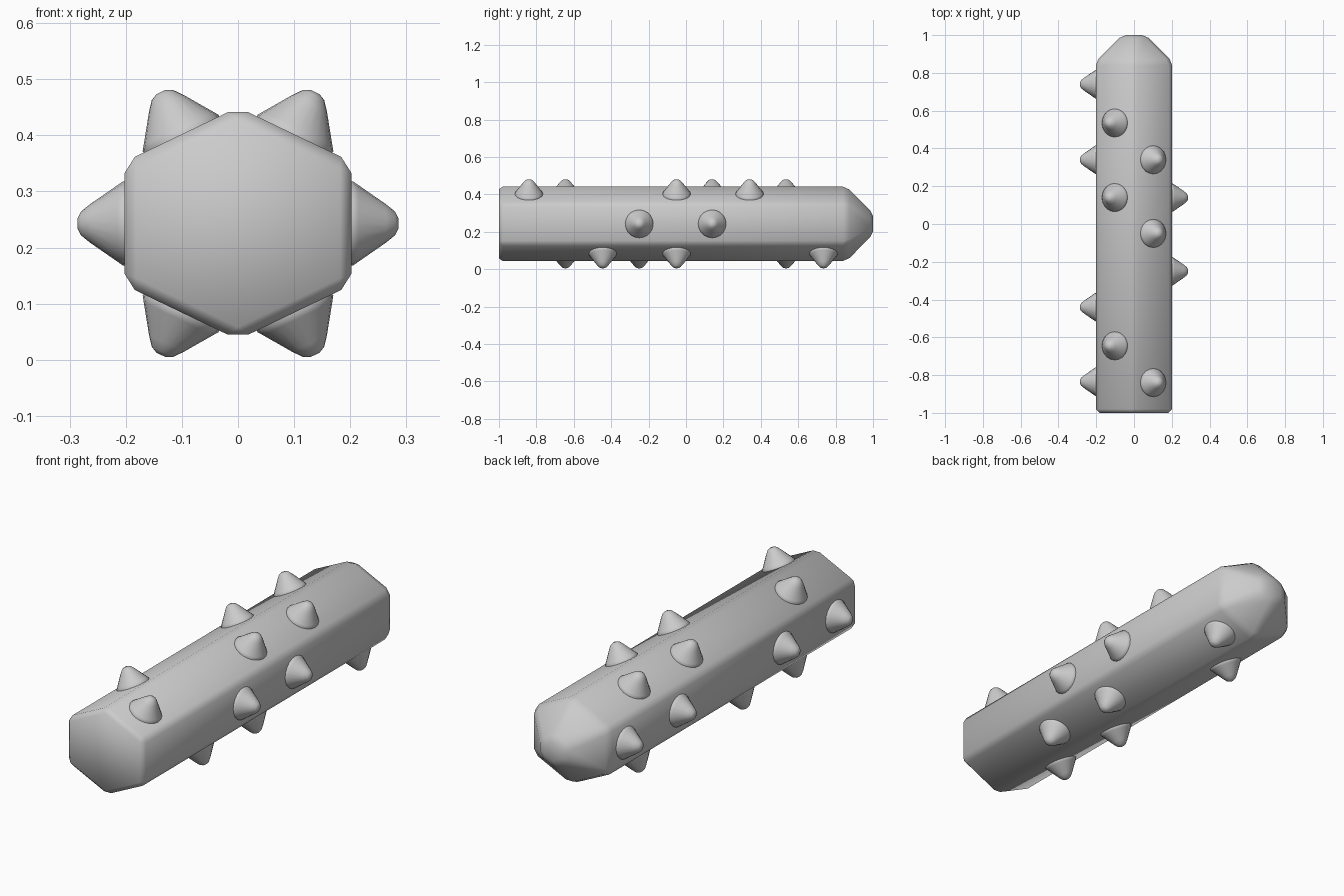
import bpy, bmesh, math
from mathutils import Vector, Matrix

if "Cube" in bpy.data.objects:
    bpy.data.objects.remove(bpy.data.objects["Cube"])

CZ = 0.243  # height of the shaft axis
HEX = [(0, 0.207), (0.202, 0.110), (0.202, -0.110),
       (0, -0.207), (-0.202, -0.110), (-0.202, 0.110)]


def make_object(name, bm, angle):
    bmesh.ops.recalc_face_normals(bm, faces=bm.faces)
    mesh = bpy.data.meshes.new(name)
    bm.to_mesh(mesh)
    bm.free()
    obj = bpy.data.objects.new(name, mesh)
    bpy.context.collection.objects.link(obj)
    bpy.ops.object.select_all(action='DESELECT')
    obj.select_set(True)
    bpy.context.view_layer.objects.active = obj
    bpy.ops.object.shade_smooth_by_angle(angle=math.radians(angle))
    return obj


# Hexagonal shaft with a tapered back end
bm = bmesh.new()
rings = [[bm.verts.new((x * s, y, CZ + z * s)) for x, z in HEX]
         for y, s in [(-1, 1), (0.86, 1), (1, 0.31)]]
for a, b in zip(rings, rings[1:]):
    for i in range(6):
        j = (i + 1) % 6
        bm.faces.new((a[i], a[j], b[j], b[i]))
bm.faces.new(rings[0])
bm.faces.new(rings[-1])
bmesh.ops.recalc_face_normals(bm, faces=bm.faces)
bmesh.ops.bevel(bm, geom=list(bm.edges), offset=0.02, offset_type='OFFSET',
                segments=1, profile=0.5, affect='EDGES', clamp_overlap=True)
make_object("shaft", bm, 50)

# Rounded cone studs: (radius, height above the face)
PROFILE = [(0.072, -0.02), (0.075, 0.003), (0.068, 0.013), (0.034, 0.062),
           (0.021, 0.078), (0.009, 0.084)]
SIDES = 20


def make_stud(name, position, normal):
    bm = bmesh.new()
    rot = normal.to_track_quat('Z', 'Y').to_matrix().to_4x4()
    mat = Matrix.Translation(position) @ rot
    loops = []
    for r, h in PROFILE:
        loops.append([bm.verts.new(mat @ Vector((
            r * math.cos(math.tau * k / SIDES),
            r * math.sin(math.tau * k / SIDES), h))) for k in range(SIDES)])
    for a, b in zip(loops, loops[1:]):
        for i in range(SIDES):
            j = (i + 1) % SIDES
            bm.faces.new((a[i], a[j], b[j], b[i]))
    bm.faces.new(loops[0])
    bm.faces.new(loops[-1])
    make_object(name, bm, 60)


# Rows of studs, one row per shaft face
ROWS = [
    ("upper_right", 0, (0.34, -0.05, -0.84)),
    ("right", 1, (0.14, -0.25)),
    ("lower_right", 2, (0.735, -0.05, -0.445)),
    ("lower_left", 3, (0.535, -0.25, -0.645)),
    ("left", 4, (0.74, 0.34, -0.44, -0.835)),
    ("upper_left", 5, (0.535, 0.14, -0.645)),
]
for row, face, ys in ROWS:
    (x0, z0), (x1, z1) = HEX[face], HEX[(face + 1) % 6]
    normal = Vector((z0 - z1, 0, x1 - x0)).normalized()
    mid = Vector(((x0 + x1) / 2, 0, CZ + (z0 + z1) / 2))
    for n, y in enumerate(ys, 1):
        make_stud(f"stud_{row}_{n}", mid + Vector((0, y, 0)), normal)
